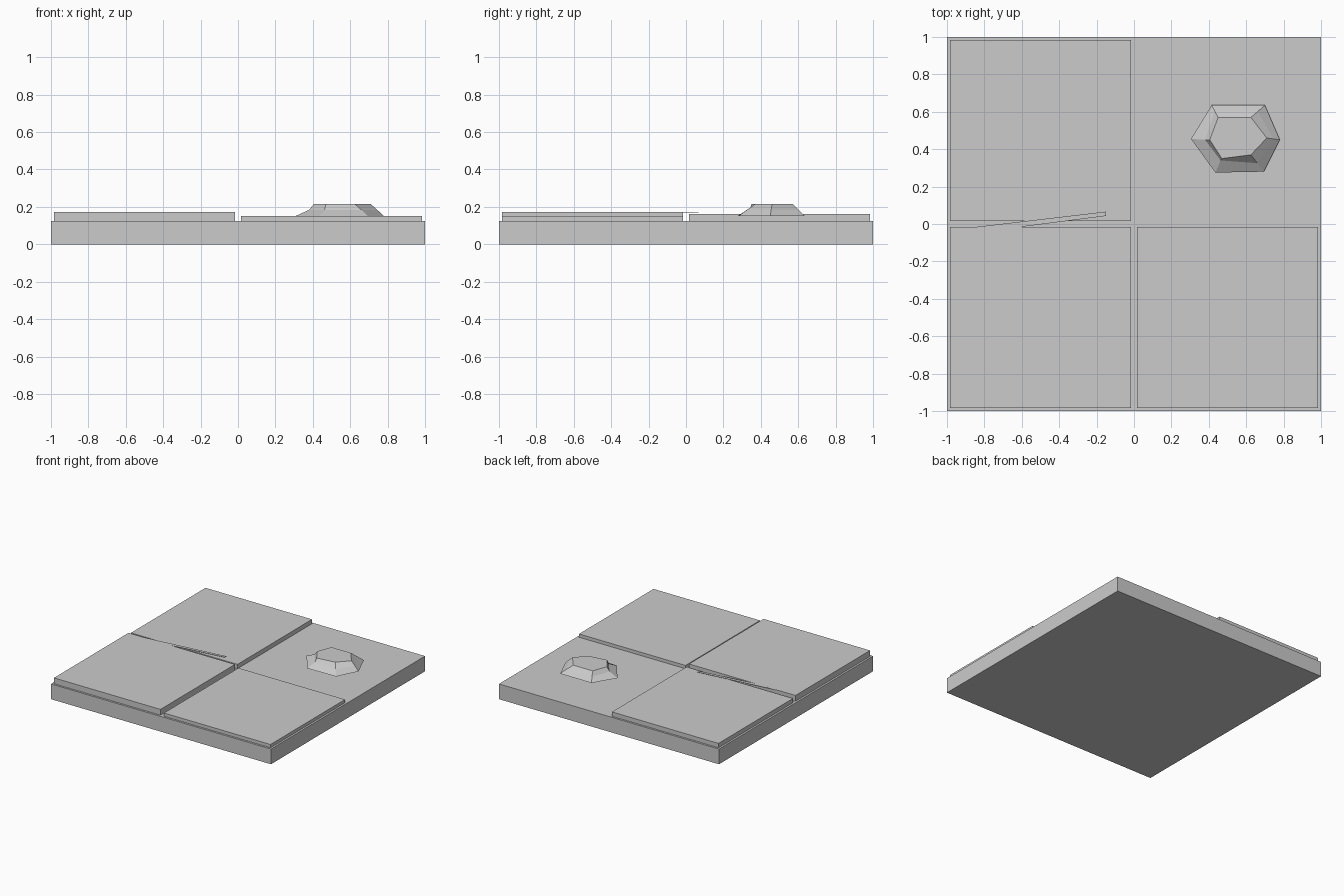
import bpy, bmesh

cube = bpy.data.objects.get("Cube")
if cube:
    bpy.data.objects.remove(cube, do_unlink=True)

# One plain stone grey for everything
GREY = (0.6, 0.6, 0.6, 1.0)
stone = bpy.data.materials.new("stone_grey")
stone.use_nodes = True
stone.diffuse_color = GREY
stone.node_tree.nodes["Principled BSDF"].inputs["Base Color"].default_value = GREY


def loft(name, rings):
    """Closed flat-shaded solid through rings of equal point count."""
    bm = bmesh.new()
    loops = [[bm.verts.new(p) for p in ring] for ring in rings]
    n = len(loops[0])
    for low, high in zip(loops, loops[1:]):
        for i in range(n):
            j = (i + 1) % n
            bm.faces.new((low[i], low[j], high[j], high[i]))
    bm.faces.new(loops[0][::-1])
    bm.faces.new(loops[-1])
    bmesh.ops.recalc_face_normals(bm, faces=bm.faces)
    mesh = bpy.data.meshes.new(name)
    bm.to_mesh(mesh)
    bm.free()
    mesh.materials.append(stone)
    obj = bpy.data.objects.new(name, mesh)
    bpy.context.collection.objects.link(obj)
    return obj


def prism(name, outline, z0, z1):
    return loft(name, [[(x, y, z) for x, y in outline] for z in (z0, z1)])


def slab(name, x0, x1, y0, y1, z0, z1):
    return prism(name, [(x0, y0), (x1, y0), (x1, y1), (x0, y1)], z0, z1)


# Base slab
BASE = 0.125
slab("base_slab", -1, 1, -1, 1, 0, BASE)

# Three paving tiles of different heights, the fourth quarter left open
IN, OUT = 0.016, 0.984
for name, sx, sy, top in (("front_right_tile", -1, -1, 0.173),
                          ("front_left_tile", 1, -1, 0.152),
                          ("back_right_tile", -1, 1, 0.161)):
    x0, x1 = sorted((sx * IN, sx * OUT))
    y0, y1 = sorted((sy * IN, sy * OUT))
    slab(name, x0, x1, y0, y1, BASE, top)

# Thin crack sliver lying across the joint
prism("crack_sliver",
      [(-0.95, -0.06), (-0.15, 0.043), (-0.15, 0.066), (-0.95, -0.028)],
      0.171, 0.1728)

# Faceted rubble stone: rim, broken shoulder, flat top
rim = [(0.305, 0.455), (0.435, 0.275), (0.695, 0.28),
       (0.78, 0.45), (0.70, 0.635), (0.415, 0.635)]
crown = [(0.405, 0.45), (0.47, 0.35), (0.625, 0.37),
         (0.71, 0.46), (0.625, 0.57), (0.45, 0.57)]
shoulder = [((a + c) / 2, (b + d) / 2) for (a, b), (c, d) in zip(rim, crown)]
shoulder[:2] = [(0.38, 0.45), (0.463, 0.34)]
loft("rubble_stone", [[(x, y, z) for x, y in ring]
                      for ring, z in ((rim, 0.15), (shoulder, 0.184), (crown, 0.215))])
